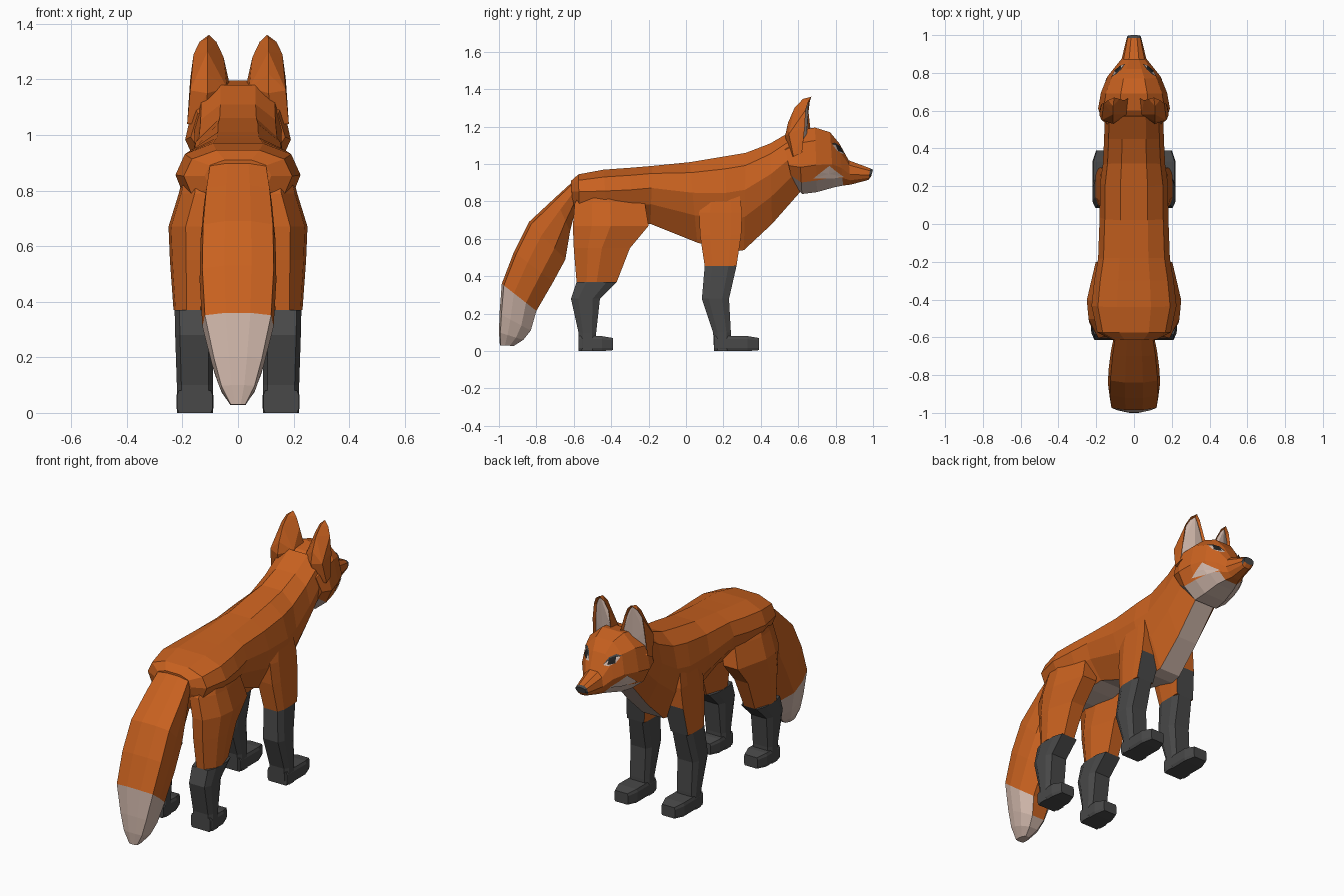
import bpy, bmesh
from mathutils import Vector
from mathutils.bvhtree import BVHTree

cube = bpy.data.objects.get("Cube")
if cube:
    bpy.data.objects.remove(cube)


def material(name, rgb):
    m = bpy.data.materials.new(name)
    m.use_nodes = True
    m.diffuse_color = (*rgb, 1)
    m.node_tree.nodes["Principled BSDF"].inputs["Base Color"].default_value = (*rgb, 1)
    return m


MATS = [material("orange fur", (.58, .12, .014)),
        material("cream fur", (.64, .48, .41)),
        material("dark grey fur", (.065, .065, .065)),
        material("black", (.015, .015, .015))]
ORANGE, CREAM, GREY, BLACK = range(4)


def finish(name, bm):
    me = bpy.data.meshes.new(name)
    bm.to_mesh(me)
    bm.free()
    for m in MATS:
        me.materials.append(m)
    ob = bpy.data.objects.new(name, me)
    bpy.context.collection.objects.link(ob)
    return ob


def loft(name, sections, half, rule, x=0):
    """Skin rings given as (y, z) of one edge, (y, z) of the other, half width, optional x.
    The rule gets face centre and segment (-1 first cap, len(half)-1 last cap)."""
    bm = bmesh.new()
    m = len(half)
    profile = half + [(-u, t) for u, t in reversed(half)]
    rings = []
    for s in sections:
        a, b, w = Vector((0, s[0], s[1])), Vector((0, s[2], s[3])), s[4]
        cx = s[5] if len(s) > 5 else x
        rings.append([bm.verts.new(a.lerp(b, t) + Vector((cx + u * w, 0, 0)))
                      for u, t in profile])
    seg = {}
    for r, q in zip(rings, rings[1:]):
        for j in range(2 * m):
            k = (j + 1) % (2 * m)
            f = bm.faces.new((r[j], r[k], q[k], q[j]))
            seg[f] = j if j < m else 2 * m - 2 - j
    for r in (rings[0], rings[-1]):
        seg[bm.faces.new(r)] = 0
    bmesh.ops.recalc_face_normals(bm, faces=bm.faces)
    for f in bm.faces:
        f.material_index = rule(f.calc_center_median(), seg[f])
    return finish(name, bm)


TRUNK = [(.4, 0), (.85, .13), (1, .38), (.85, .66), (.42, 1)]
SKULL = [(.4, 0), (.85, .2), (1, .58), (.8, .82), (.4, 1)]
BOXY = [(.75, 0), (1, .25), (1, .75), (.75, 1)]
SHOULDER = [(.95, 0), (1, .25), (1, .75), (.75, 1)]
THIGH = [(.5, 0), (1, .5), (.9, .75), (.35, 1)]

# Trunk and neck, cream along the underside
loft("body", [
    (-.615, .91, -.605, .76, .12),
    (-.575, .945, -.57, .70, .195),
    (-.44, .97, -.42, .67, .225),
    (-.30, .98, -.29, .67, .21),
    (-.18, .99, -.19, .68, .19),
    (.02, 1.01, .06, .58, .182),
    (.20, 1.04, .24, .53, .18),
    (.32, 1.06, .31, .54, .165),
    (.45, 1.11, .46, .68, .158),
    (.57, 1.18, .61, .85, .155),
], TRUNK, lambda c, k: CREAM if k == 4 else ORANGE)


# Head with cream throat and dark nose tip
def head_rule(c, k):
    if c.y > .985:
        return GREY
    return CREAM if k >= 3 and .58 < c.y < .85 else ORANGE


head = loft("head", [
    (.52, 1.12, .57, .90, .17),
    (.60, 1.18, .62, .84, .19),
    (.69, 1.195, .70, .85, .175),
    (.77, 1.17, .79, .875, .14),
    (.82, 1.11, .84, .885, .10),
    (.87, 1.02, .88, .89, .065),
    (.985, .977, .975, .915, .04),
    (1.0, .97, .99, .935, .035),
], SKULL, head_rule)

# Broad flat-backed tail with cream tip
loft("tail", [
    (-.59, .92, -.59, .76, .105),
    (-.70, .82, -.62, .64, .122),
    (-.84, .69, -.645, .49, .135),
    (-.92, .53, -.71, .37, .138),
    (-.985, .36, -.80, .215, .128),
    (-.997, .20, -.83, .11, .092),
    (-1.0, .10, -.87, .06, .064),
    (-.995, .03, -.92, .028, .028),
], [(.35, 0), (.93, .06), (1, .35), (.9, .7), (.45, 1)],
    lambda c, k: CREAM if c.y + c.z * .6 < -.72 and c.z < .33 else ORANGE)

# Leg levels: height, front y, back y, centre x, half width
FRONT_UPPER = [(.88, .28, .10, .10, .06), (.74, .30, .07, .11, .07),
               (.62, .295, .075, .125, .066), (.455, .27, .10, .145, .06)]
FRONT_LOWER = [(.455, .27, .10, .145, .06), (.28, .23, .085, .155, .066),
               (.10, .24, .145, .155, .064), (.0, .24, .15, .155, .064)]
HIND_UPPER = [(.86, -.30, -.55, .12, .075), (.79, -.22, -.595, .125, .088),
              (.67, -.20, -.605, .155, .095), (.55, -.30, -.60, .155, .09),
              (.37, -.37, -.585, .16, .072)]
HIND_LOWER = [(.37, -.37, -.585, .158, .07), (.28, -.46, -.615, .158, .068),
              (.10, -.48, -.575, .155, .065), (.0, -.48, -.575, .155, .065)]


def leg(name, side, upper, lower, shape, bib, heel, toe):
    """Orange upper leg with a grey front up to the bib height, grey shank and foot."""
    def rings(levels):
        return [(yf, z, yb, z, w, side * cx) for z, yf, yb, cx, w in levels]
    loft(name + "_upper_leg", rings(upper), shape,
         lambda c, k: GREY if k == -1 and c.z < bib else ORANGE)
    loft(name + "_lower_leg", rings(lower), BOXY, lambda c, k: GREY)
    loft(name + "_foot", [(heel, .08, heel, 0, .064),
                          (toe - .06, .08, toe - .06, 0, .066),
                          (toe, .07, toe, .005, .045)],
         [(.9, 0), (1, .2), (1, .8), (.9, 1)], lambda c, k: GREY, side * .155)


def ear(name, side):
    """Hulled cup whose forward faces are sunk and cream."""
    bm = bmesh.new()
    rim = [(.032, .665, 1.19), (.052, .655, 1.28), (.078, .662, 1.335), (.105, .67, 1.36),
           (.138, .655, 1.335), (.16, .64, 1.29), (.172, .635, 1.2), (.18, .62, 1.06),
           (.09, .665, 1.12)]
    back = [(.04, .58, 1.17), (.12, .56, 1.04), (.11, .53, 1.15), (.11, .545, 1.22),
            (.11, .58, 1.3), (.11, .625, 1.348), (.183, .575, 1.04), (.172, .55, 1.16)]
    for x, y, z in rim + back:
        bm.verts.new((side * x, y, z))
    bmesh.ops.convex_hull(bm, input=bm.verts)
    bmesh.ops.recalc_face_normals(bm, faces=bm.faces)
    front = [f for f in bm.faces
             if f.normal.y > .45 and min(v.co.y for v in f.verts) > .61]
    bmesh.ops.inset_region(bm, faces=front, thickness=.014, depth=0)
    for f in front:
        f.material_index = CREAM
    for v in {v for f in front for v in f.verts}:
        v.co.y -= .02
    finish(name, bm)


# Thin markings laid on the head surface
surface = BVHTree.FromPolygons([v.co for v in head.data.vertices],
                               [p.vertices for p in head.data.polygons])


def marking(name, side, outline, index, lift, lateral=False):
    """Outline is (x, z) cast from ahead, or (y, z) cast from the side if lateral."""
    bm = bmesh.new()
    ray = Vector((-side, 0, 0)) if lateral else Vector((0, -1, 0))

    def place(p, z):
        start = Vector((0, p, z)) if lateral else Vector((side * p, 0, z))
        hit, normal, _, _ = surface.ray_cast(start - ray * 2, ray)
        return bm.verts.new(hit + normal * lift)
    middle = place(*(sum(c) / len(outline) for c in zip(*outline)))
    ring = [place(*p) for p in outline]
    for a, b in zip(ring, ring[1:] + ring[:1]):
        f = bm.faces.new((middle, a, b))
        f.normal_update()
        if f.normal.dot(ray) > 0:
            f.normal_flip()
        f.material_index = index
    finish(name, bm)


CHEEK = [(.68, .925), (.72, .957), (.765, .992), (.80, .962), (.842, .932), (.775, .925)]
ALMOND = [(.046, 1.056), (.066, 1.088), (.092, 1.102), (.114, 1.10), (.1, 1.07), (.072, 1.052)]
PUPIL = [(.066, 1.058), (.066, 1.09), (.094, 1.104), (.098, 1.068)]
LID = [(.044, 1.058), (.064, 1.096), (.092, 1.112), (.12, 1.106), (.092, 1.10), (.067, 1.086)]

for side, label in ((1, "left"), (-1, "right")):
    leg(label + "_front", side, FRONT_UPPER, FRONT_LOWER, SHOULDER, .6, .15, .39)
    leg(label + "_hind", side, HIND_UPPER, HIND_LOWER, THIGH, 0, -.575, -.39)
    ear(label + "_ear", side)
    marking(label + "_cheek_patch", side, CHEEK, CREAM, .005, True)
    marking(label + "_eye_white", side, ALMOND, CREAM, .004)
    marking(label + "_pupil", side, PUPIL, BLACK, .007)
    marking(label + "_eyelid", side, LID, GREY, .006)
